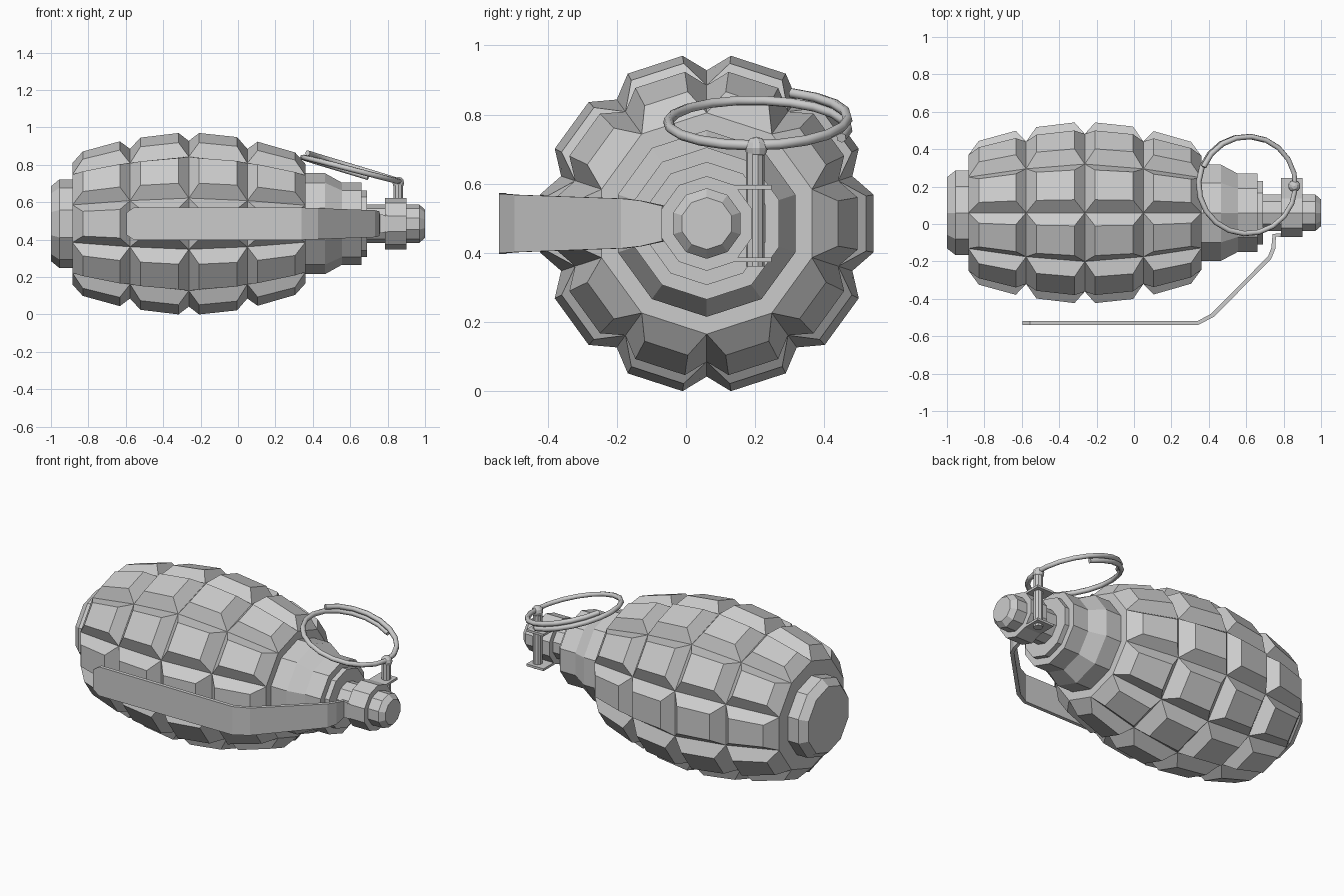
import bpy, bmesh
from math import cos, sin, radians, pi
from mathutils import Vector

if "Cube" in bpy.data.objects:
    bpy.data.objects.remove(bpy.data.objects["Cube"])

CY, CZ = 0.06, 0.485      # long axis runs along x through this point
N = 10                    # sides around the axis


def pt(x, r, deg):
    a = radians(deg)
    return Vector((x, CY + r * cos(a), CZ + r * sin(a)))


def finish(name, bm):
    bmesh.ops.recalc_face_normals(bm, faces=bm.faces)
    me = bpy.data.meshes.new(name)
    bm.to_mesh(me)
    bm.free()
    ob = bpy.data.objects.new(name, me)
    bpy.context.collection.objects.link(ob)
    return ob


def lathe(name, profile):
    """Closed ten-sided turned part from (x, radius) pairs."""
    bm = bmesh.new()
    rings = [[bm.verts.new(pt(x, r, 18 + 36 * k)) for k in range(N)] for x, r in profile]
    for a, b in zip(rings, rings[1:]):
        for k in range(N):
            j = (k + 1) % N
            bm.faces.new((a[k], a[j], b[j], b[k]))
    bm.faces.new(rings[0])
    bm.faces.new(rings[-1])
    return finish(name, bm)


def box(name, lo, hi):
    bm = bmesh.new()
    bmesh.ops.create_cube(bm, size=1)
    for v in bm.verts:
        v.co = Vector([(l + h) / 2 + c * (h - l) for l, h, c in zip(lo, hi, v.co)])
    return finish(name, bm)


# segmented body: groove grid with a raised frustum in each cell
grooves = [(-0.885, 0.325), (-0.577, 0.40), (-0.263, 0.443), (0.05, 0.40), (0.36, 0.32)]
tops = [(0.39, 0.445), (0.465, 0.49), (0.49, 0.468), (0.443, 0.385)]
bm = bmesh.new()
grid = [[bm.verts.new(pt(x, r, 18 + 36 * k)) for k in range(N)] for x, r in grooves]
for i, (r0, r1) in enumerate(tops):
    x0, x1 = grooves[i][0] + 0.055, grooves[i + 1][0] - 0.055
    for k in range(N):
        j = (k + 1) % N
        mid = 36 * (k + 1)
        base = [grid[i][k], grid[i][j], grid[i + 1][j], grid[i + 1][k]]
        top = [bm.verts.new(pt(x, r, mid + d)) for x, r, d in
               ((x0, r0, -9.8), (x0, r0, 9.8), (x1, r1, 9.8), (x1, r1, -9.8))]
        bm.faces.new(top)
        for m in range(4):
            n = (m + 1) % 4
            bm.faces.new((base[m], base[n], top[n], top[m]))
bm.faces.new(grid[0])
bm.faces.new(grid[-1])
finish("segmented_body", bm)

# base plug, stepped neck and bracket collar
lathe("base_plug", [(-1.0, 0.2), (-0.955, 0.237), (-0.87, 0.237)])
lathe("neck", [(0.35, 0.27), (0.465, 0.27), (0.555, 0.22), (0.66, 0.22), (0.66, 0.178),
               (0.69, 0.178), (0.69, 0.102), (0.97, 0.102), (1.0, 0.075)])
lathe("bracket_collar", [(0.785, 0.137), (0.9, 0.137)])

# bracket tabs holding the pin
for side, s in (("upper", 1), ("lower", -1)):
    z = CZ + s * 0.105
    box(side + "_bracket_tab", (0.785, 0.09, z - 0.007), (0.9, 0.247, z + 0.007))

# lever: strap swept along a bent path (x, y, half width)
path = [(-0.595, -0.53, 0.06), (-0.555, -0.53, 0.088), (0.34, -0.53, 0.086),
        (0.42, -0.488, 0.083), (0.725, -0.18, 0.072), (0.745, -0.13, 0.066),
        (0.75, -0.06, 0.05), (0.80, -0.06, 0.045)]
bm = bmesh.new()
rings = []
for i, (x, y, w) in enumerate(path):
    p, q = path[max(i - 1, 0)], path[min(i + 1, len(path) - 1)]
    t = Vector((q[0] - p[0], q[1] - p[1], 0)).normalized()
    n = Vector((-t.y, t.x, 0)) * 0.011
    c = Vector((x, y, CZ))
    up = Vector((0, 0, w))
    rings.append([bm.verts.new(v) for v in (c + n + up, c - n + up, c - n - up, c + n - up)])
for a, b in zip(rings, rings[1:]):
    for m in range(4):
        n = (m + 1) % 4
        bm.faces.new((a[m], a[n], b[n], b[m]))
bm.faces.new(rings[0])
bm.faces.new(rings[-1])
finish("lever", bm)

# pin with a round head
bpy.ops.mesh.primitive_cylinder_add(vertices=10, radius=0.027, depth=0.35, location=(0.857, 0.2, 0.535))
bpy.context.object.name = "pin"
bpy.ops.mesh.primitive_uv_sphere_add(segments=10, ring_count=6, radius=0.033, location=(0.857, 0.203, 0.703))
bpy.context.object.name = "pin_head"

# split pull ring: tilted coil of one and a quarter turns
cu = bpy.data.curves.new("pull_ring", "CURVE")
cu.dimensions = "3D"
cu.bevel_depth = 0.015
cu.bevel_resolution = 1
cu.use_fill_caps = True
sp = cu.splines.new("POLY")
steps = 25
sp.points.add(steps)
for i in range(steps + 1):
    a = radians(158 - 450 * i / steps)
    x, y = 0.257 * cos(a), 0.26 * sin(a)
    lift = 0.018 - 0.036 * i / steps
    sp.points[i].co = (0.605 + x + 0.28 * lift, 0.208 + y, 0.778 - 0.28 * x + lift, 1)
ring = bpy.data.objects.new("pull_ring", cu)
bpy.context.collection.objects.link(ring)
